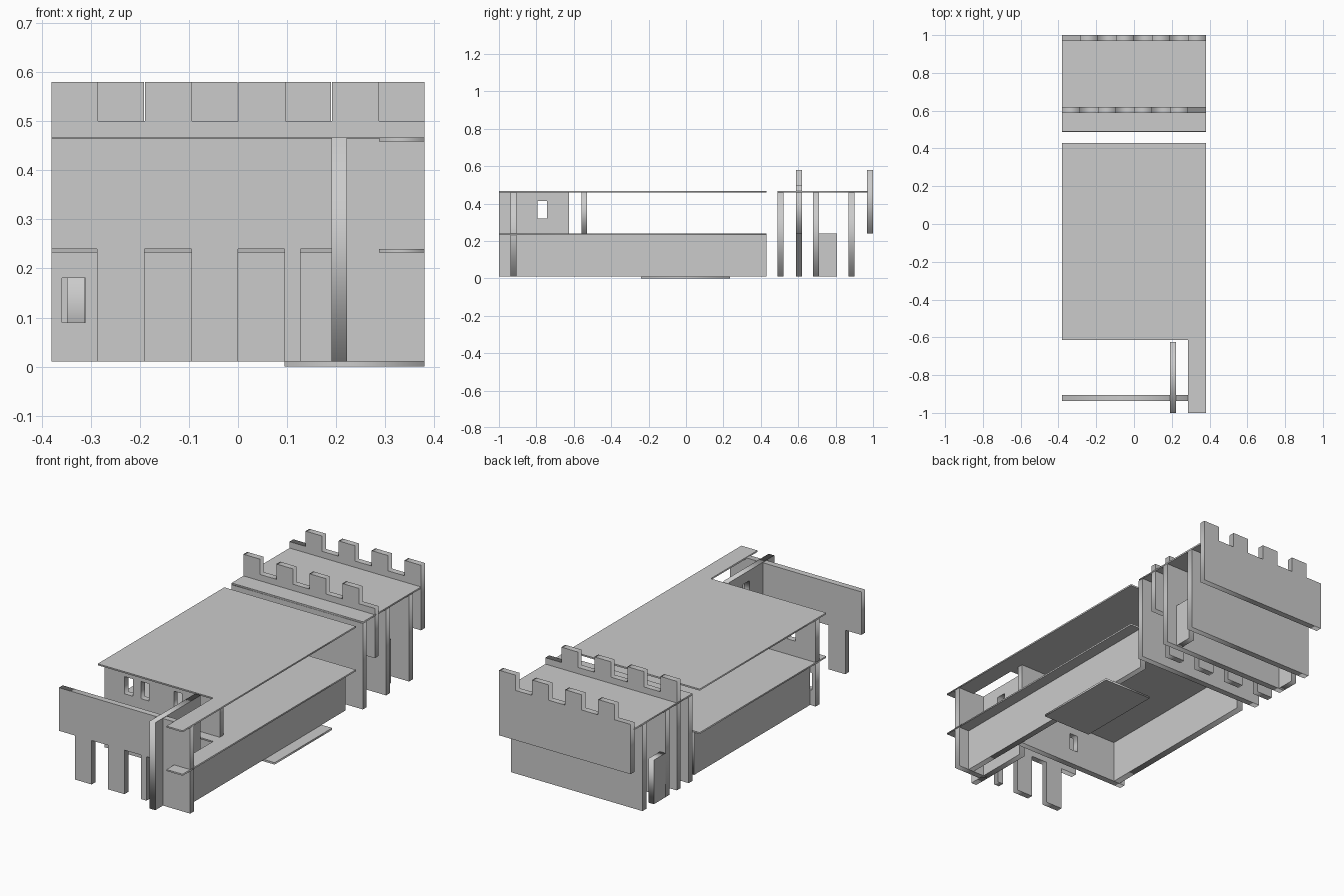
import bpy
from math import radians

if "Cube" in bpy.data.objects:
    bpy.data.objects.remove(bpy.data.objects["Cube"])

T = 0.032          # wall thickness
P = 0.0955         # spacing of teeth, legs and windows
X = 0.38           # half width
ROT = {"xy": (0, 0, 0), "xz": (radians(90), 0, 0), "yz": (radians(90), 0, radians(90))}


def rect(u0, u1, v0, v1):
    return [(u0, v0), (u1, v0), (u1, v1), (u0, v1)]


def panel(name, plane, outline, lo, hi, holes=()):
    """Flat panel cut from an outline with holes, from lo to hi across its plane."""
    cu = bpy.data.curves.new(name, 'CURVE')
    cu.dimensions = '2D'
    cu.fill_mode = 'BOTH'
    cu.extrude = (hi - lo) / 2
    for loop in [outline, *holes]:
        sp = cu.splines.new('POLY')
        sp.points.add(len(loop) - 1)
        for p, (u, v) in zip(sp.points, loop):
            p.co = (u, v, 0, 1)
        sp.use_cyclic_u = True
    tmp = bpy.data.objects.new(name + "_outline", cu)
    bpy.context.collection.objects.link(tmp)
    bpy.context.view_layer.update()
    dg = bpy.context.evaluated_depsgraph_get()
    mesh = bpy.data.meshes.new_from_object(tmp.evaluated_get(dg))
    bpy.data.objects.remove(tmp)
    ob = bpy.data.objects.new(name, mesh)
    bpy.context.collection.objects.link(ob)
    mid = (lo + hi) / 2
    ob.rotation_euler = ROT[plane]
    ob.location = {"xy": (0, 0, mid), "xz": (0, mid, 0), "yz": (mid, 0, 0)}[plane]
    return ob


def teeth(spans, base, tip):
    """Points stepping from base to tip and back over each span."""
    pts = []
    for a, b in spans:
        pts += [(a, base), (a, tip), (b, tip), (b, base)]
    return pts


# front building: two floor slabs with a side walkway
floor = [(-X, -0.615), (0.287, -0.615), (0.287, -1), (X, -1), (X, 0.43), (-X, 0.43)]
panel("middle_floor", "xy", floor, 0.232, 0.24)
panel("upper_floor", "xy", floor, 0.459, 0.467)

# low plate beneath the building
panel("ground_plate", "xy", rect(0.095, X, -0.24, 0.235), 0, 0.01)

# front screen wall on legs
legs = [(-0.287, -0.19), (-0.095, 0.0), (0.095, 0.127)]
outline = ([(-X, 0.24)] + teeth(legs, 0.24, 0.01) +
           [(0.19, 0.24), (0.19, 0.01), (X, 0.01), (X, 0.465), (-X, 0.465)])
panel("front_screen_wall", "xz", outline, -0.937, -0.905)

# stair side wall with one window
panel("stair_wall", "yz", rect(-1, -0.625, 0.01, 0.467), 0.19, 0.19 + T,
      [rect(-0.795, -0.742, 0.32, 0.413)])


# cross walls with windows on each storey
def windows(centres, z0):
    return [rect(c - 0.024, c + 0.024, z0, z0 + 0.09) for c in centres]


panel("lower_cross_wall", "xz", rect(-X, 0.287, 0.01, 0.232), -0.56, -0.528,
      windows((-0.335, -0.05), 0.09))
panel("upper_cross_wall", "xz", rect(-X, 0.287, 0.24, 0.459), -0.56, -0.528,
      windows((-0.24, -0.145, 0.045), 0.32))

# lower storey side walls
panel("lower_right_wall", "yz", rect(-0.905, 0.43, 0.01, 0.232), 0.287, 0.287 + T)
panel("lower_left_wall", "yz", rect(-0.528, 0.43, 0.01, 0.232), -0.348, -0.312)

# rear building: roof slab and full cross walls
panel("rear_roof", "xy", rect(-X, X, 0.49, 0.97), 0.459, 0.467)
for name, y in (("rear_wall_front", 0.488), ("rear_wall_middle", 0.68), ("rear_wall_back", 0.87)):
    panel(name, "xz", rect(-X, X, 0.01, 0.459), y, y + T)

# battlement wall with matching merlons and legs
spans = [(-X + 2 * i * 0.0953, -X + (2 * i + 1) * 0.0953) for i in range(4)]
outline = (teeth(spans, 0.24, 0.01) + [(X, 0.24), (X, 0.50)] +
           [(u, v) for u, v in reversed(teeth(spans, 0.50, 0.58))])
outline = outline[1:-1]  # first span is flush with the wall edge
panel("inner_battlement", "xz", outline, 0.587, 0.587 + T)

# rear battlement with the merlons offset by one step
spans = [(-b, -a) for a, b in reversed(spans)]
outline = [(-X, 0.24), (X, 0.24)] + list(reversed(teeth(spans, 0.50, 0.58)))[1:] + [(-X, 0.50)]
panel("rear_battlement", "xz", outline, 0.968, 1.0)

# short stub walls in the rear building
panel("left_stub_wall", "yz", rect(0.712, 0.808, 0.01, 0.24), -X, -X + T)
panel("right_stub_wall", "yz", rect(0.712, 0.808, 0.01, 0.24), 0.287, 0.287 + T)
